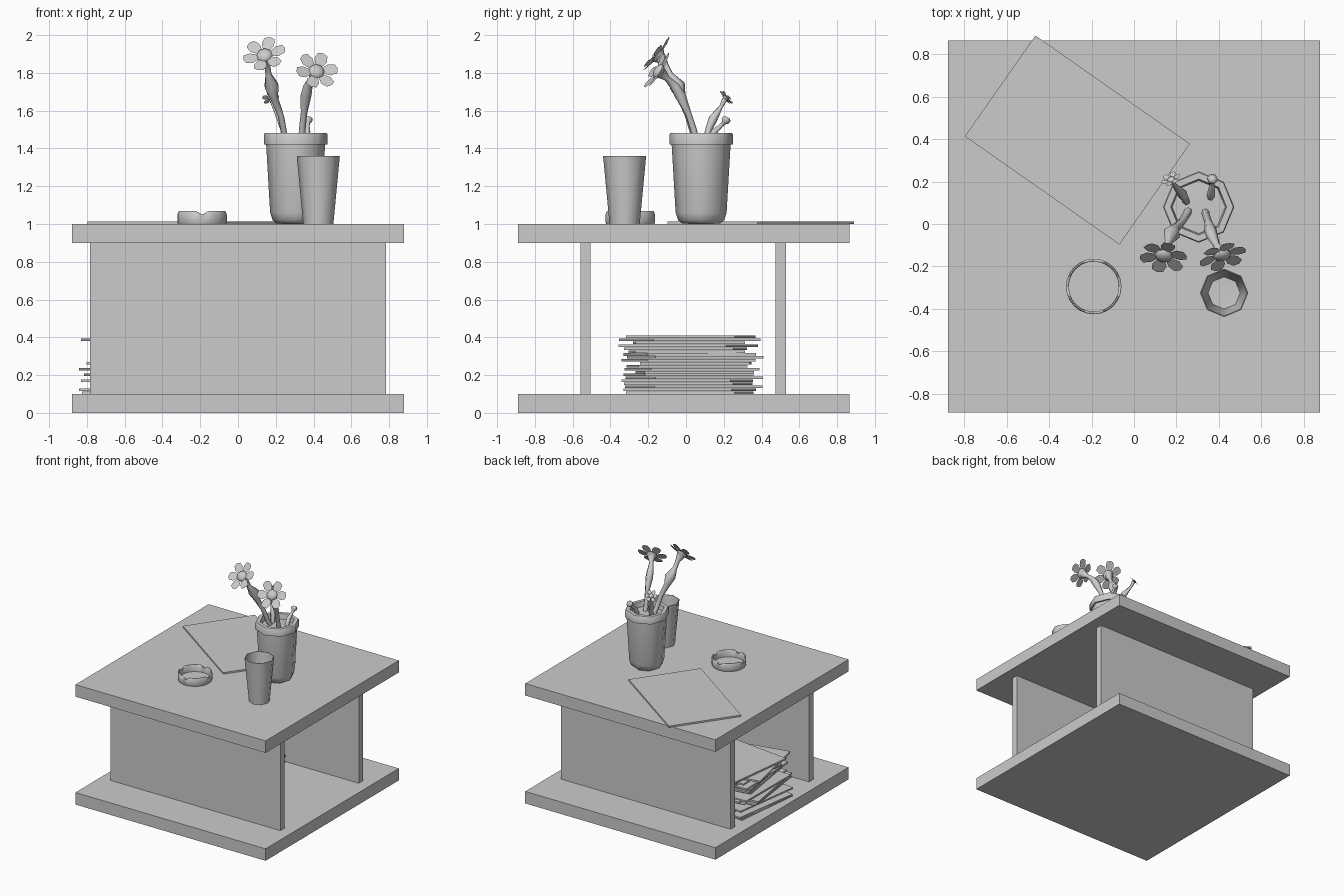
import bpy, bmesh, math, random
from mathutils import Matrix, Vector

if "Cube" in bpy.data.objects:
    bpy.data.objects.remove(bpy.data.objects["Cube"])

random.seed(4)


def finish(name, bm, smooth=None):
    me = bpy.data.meshes.new(name)
    bm.to_mesh(me)
    bm.free()
    ob = bpy.data.objects.new(name, me)
    bpy.context.collection.objects.link(ob)
    if smooth:
        bpy.ops.object.select_all(action='DESELECT')
        bpy.context.view_layer.objects.active = ob
        ob.select_set(True)
        bpy.ops.object.shade_smooth_by_angle(angle=math.radians(smooth))
    return ob


def box(name, center, size, angle=0):
    bm = bmesh.new()
    bmesh.ops.create_cube(bm, size=1, matrix=Matrix.Translation(center)
                          @ Matrix.Rotation(math.radians(angle), 4, 'Z')
                          @ Matrix.Diagonal((*size, 1)))
    return finish(name, bm)


def lathe(name, loc, profile, sides, smooth, edit=None):
    bm = bmesh.new()
    vs = [bm.verts.new((r, 0, z)) for r, z in profile]
    es = [bm.edges.new(p) for p in zip(vs, vs[1:])]
    bmesh.ops.spin(bm, geom=vs + es, cent=(0, 0, 0), axis=(0, 0, 1),
                   angle=math.tau, steps=sides)
    bmesh.ops.remove_doubles(bm, verts=bm.verts, dist=1e-4)
    bmesh.ops.recalc_face_normals(bm, faces=bm.faces)
    if edit:
        edit(bm)
    bmesh.ops.translate(bm, vec=loc, verts=bm.verts)
    return finish(name, bm, smooth)


def stem(name, points):
    cu = bpy.data.curves.new(name, 'CURVE')
    cu.dimensions = '3D'
    cu.bevel_depth = 1
    cu.bevel_resolution = 1
    cu.use_fill_caps = True
    sp = cu.splines.new('POLY')
    sp.points.add(len(points) - 1)
    for p, (x, y, z, r) in zip(sp.points, points):
        p.co = (x, y, z, 1)
        p.radius = r
    ob = bpy.data.objects.new(name, cu)
    bpy.context.collection.objects.link(ob)


def blossom(name, center, normal, radius, turn=0):
    # six pointed petals around a domed centre
    bm = bmesh.new()
    outline = [(.2, -.1), (.62, -.3), (.92, -.24), (1, 0),
               (.92, .24), (.62, .3), (.2, .1)]
    for i in range(6):
        rot = Matrix.Rotation(math.radians(60 * i + turn), 3, 'Z')
        bm.faces.new([bm.verts.new(rot @ Vector((x, y, .12 * x * x)))
                      for x, y in outline])
    bmesh.ops.create_uvsphere(bm, u_segments=8, v_segments=6, radius=.38,
                              matrix=Matrix.Diagonal((1, 1, .55, 1)))
    q = Vector(normal).to_track_quat('Z', 'Y').to_matrix().to_4x4()
    bm.transform(Matrix.Translation(center) @ q @ Matrix.Scale(radius, 4))
    finish(name, bm, 40)


# table boards and side panels
for name, z in (("bottom_board", .05), ("table_top", .95)):
    box(name, (0, -.012, z), (1.755, 1.755, .1))
for name, y in (("front_panel", -.532), ("back_panel", .502)):
    box(name, (0, y, .5), (1.565, .055, .8))

# magazine on the top and untidy stack underneath
box("top_magazine", (-.267, .396, 1.0065), (.89, .58, .013), -35)
count, pitch = 20, .0155
for i in range(count):
    last = i == count - 1
    a = -7 if last else random.uniform(-12, 12)
    x = -.3 if last else random.uniform(-.37, -.2)
    y = .025 + (0 if last else random.uniform(-.03, .03))
    box(f"stacked_magazine_{i}", (x, y, .1 + pitch * (i + .5)),
        (.89, .58, .0135), a)

# flower pot with lip and soil
lathe("flower_pot", (.305, .08, 1),
      [(0, 0), (.1, .002), (.122, .02), (.135, .06), (.156, .42), (.168, .422),
       (.168, .475), (.163, .482), (.132, .482), (.125, .44), (0, .445)], 8, 50)

# drinking glass
lathe("drinking_glass", (.425, -.325, 1),
      [(0, 0), (.08, 0), (.114, .36), (.109, .36), (.076, .015), (0, .012)], 8, 50)


# round ashtray with four rim notches
def notch(bm):
    for v in bm.verts:
        if v.co.z > .055 and min(abs(v.co.x), abs(v.co.y)) < .003:
            v.co.z = .049


lathe("ashtray", (-.19, -.295, 1),
      [(0, 0), (.127, 0), (.131, .008), (.131, .062), (.127, .068),
       (.122, .068), (.118, .062), (.118, .01), (0, .01)], 24, 40, notch)

# front flowers
stem("tall_stem", [(.26, .07, 1.42, .018), (.245, .04, 1.48, .018),
                   (.225, .01, 1.58, .018), (.19, -.025, 1.67, .024),
                   (.178, -.045, 1.73, .042), (.162, -.085, 1.79, .018),
                   (.155, -.11, 1.84, .018), (.143, -.14, 1.885, .034)])
blossom("tall_blossom", (.14, -.148, 1.893), (-.12, -.75, .62), .115, 20)
stem("right_stem", [(.335, .06, 1.42, .018), (.34, .04, 1.5, .018),
                    (.35, .01, 1.59, .018), (.36, -.03, 1.68, .03),
                    (.37, -.06, 1.73, .026), (.39, -.1, 1.77, .016),
                    (.41, -.135, 1.8, .034)])
blossom("right_blossom", (.416, -.145, 1.808), (.22, -.8, .52), .115, 5)

# small flower and bud at the back
stem("small_stem", [(.25, .1, 1.42, .016), (.24, .12, 1.5, .018),
                    (.225, .145, 1.56, .024), (.19, .185, 1.62, .01),
                    (.178, .205, 1.66, .014)])
blossom("small_blossom", (.175, .21, 1.668), (-.3, .7, .6), .048)
stem("bud_stem", [(.36, .12, 1.42, .018), (.365, .15, 1.49, .018),
                  (.368, .185, 1.52, .011), (.37, .2, 1.535, .013),
                  (.37, .208, 1.545, .025), (.37, .216, 1.558, .025),
                  (.37, .22, 1.565, .012)])
